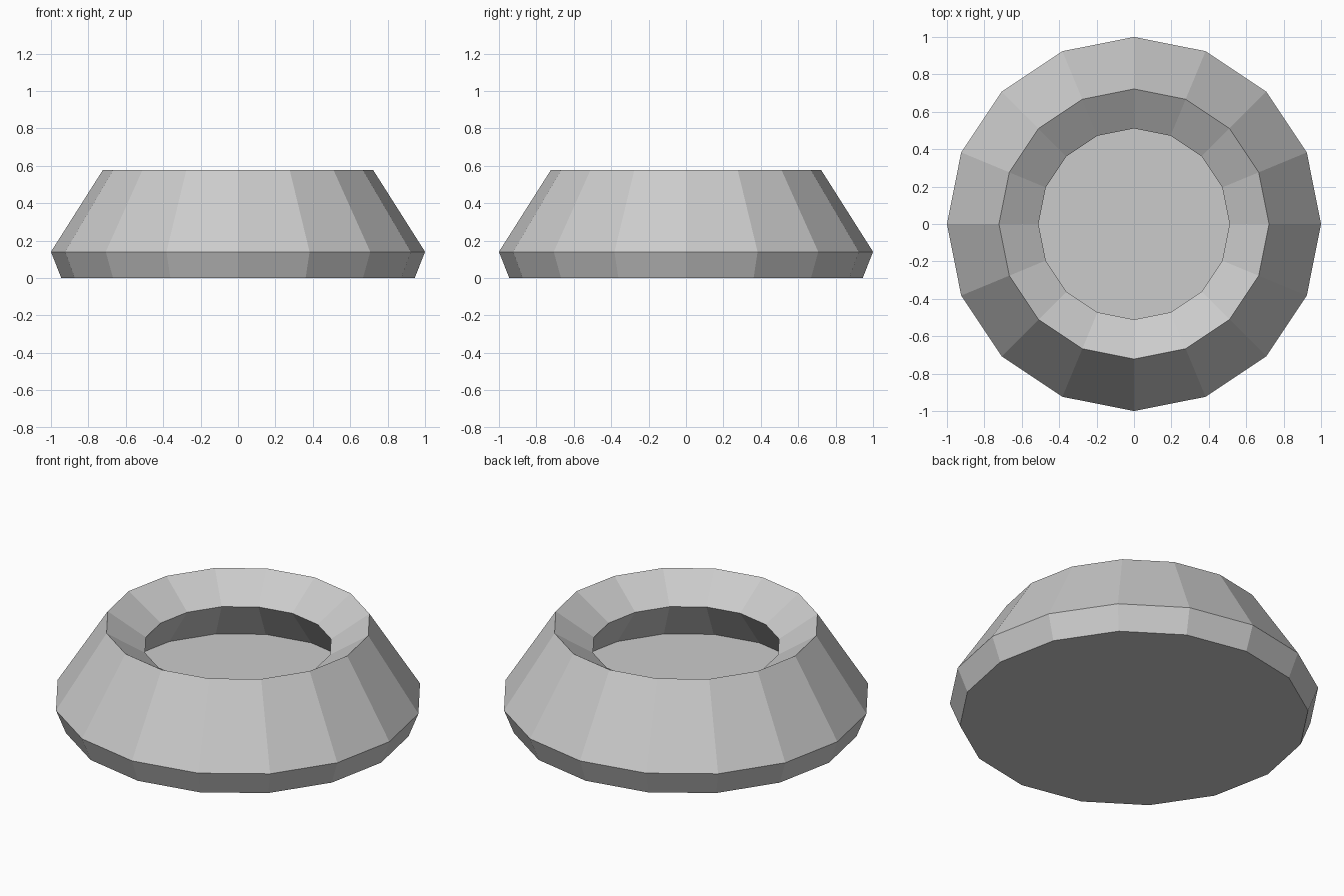
import bpy, bmesh
from math import cos, sin, tau

if "Cube" in bpy.data.objects:
    bpy.data.objects.remove(bpy.data.objects["Cube"])

SIDES = 16
# Outer profile (radius, height), bottom to rim
PROFILE = [(0.945, 0.0), (1.0, 0.14), (0.722, 0.578)]

# Open bowl: stacked rings with a closed base
bm = bmesh.new()
rings = [[bm.verts.new((r * cos(tau * i / SIDES), r * sin(tau * i / SIDES), z))
          for i in range(SIDES)] for r, z in PROFILE]
for lower, upper in zip(rings, rings[1:]):
    for i in range(SIDES):
        j = (i + 1) % SIDES
        bm.faces.new((lower[i], lower[j], upper[j], upper[i]))
bm.faces.new(rings[0][::-1])

mesh = bpy.data.meshes.new("bowl")
bm.to_mesh(mesh)
bm.free()
bowl = bpy.data.objects.new("bowl", mesh)
bpy.context.collection.objects.link(bowl)

# Thick wall, grown inwards, gives the sloped rim and undercut hollow
wall = bowl.modifiers.new("wall", 'SOLIDIFY')
wall.thickness = 0.25
wall.offset = -1
wall.use_even_offset = False
